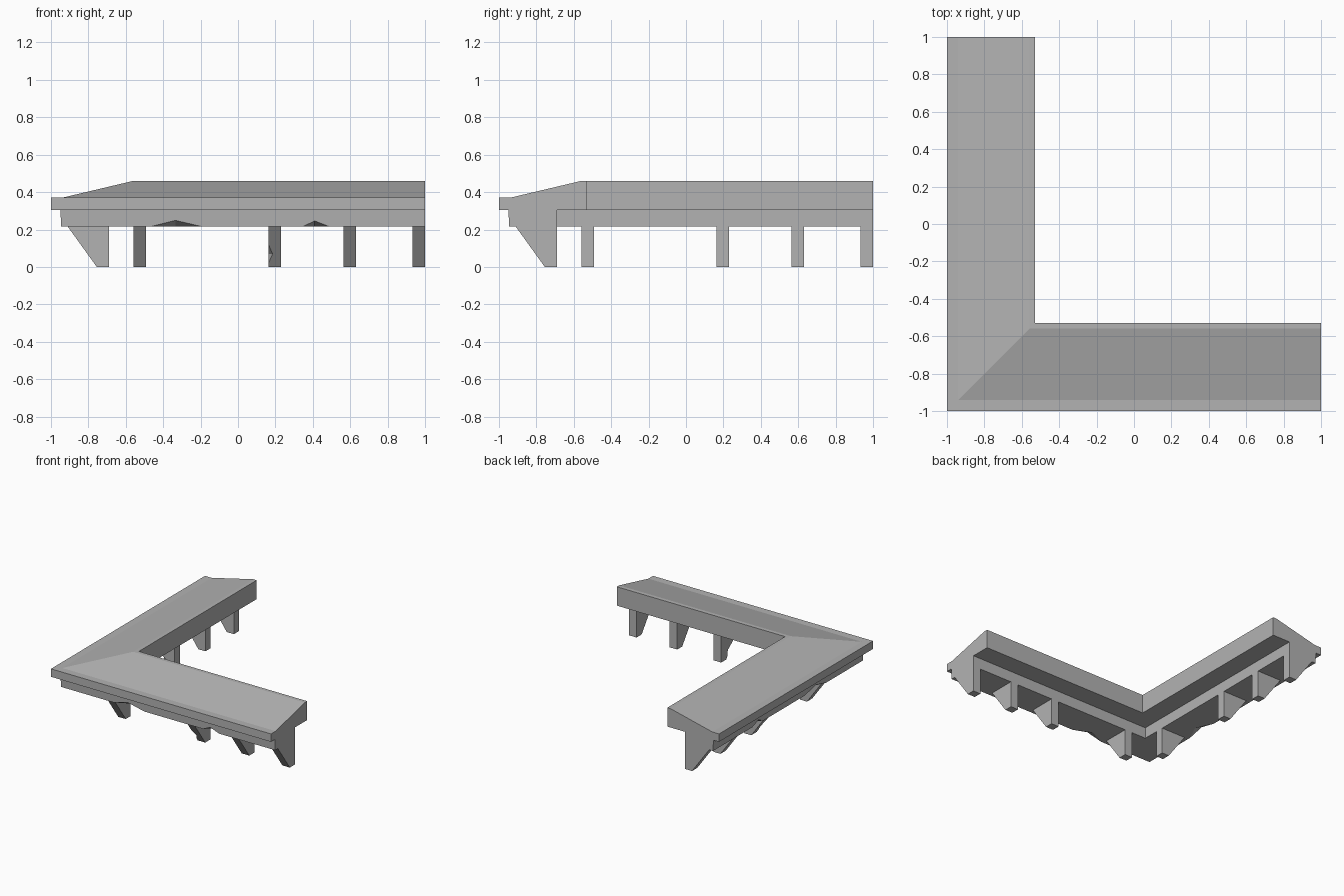
import bpy
import bmesh
from mathutils import Vector

cube = bpy.data.objects.get("Cube")
if cube:
    bpy.data.objects.remove(cube, do_unlink=True)

stone = bpy.data.materials.new("grey stone")
stone.use_nodes = True
GREY = (0.45, 0.45, 0.45, 1)
stone.diffuse_color = GREY
stone.node_tree.nodes["Principled BSDF"].inputs["Base Color"].default_value = GREY


def place(arm, along, depth, z):
    """Point on an arm: position along it, depth in from its outer edge, height."""
    p = (along, depth - 1, z)
    return Vector(p if arm == "front" else (p[1], p[0], z))


def make_object(name, bm):
    bmesh.ops.recalc_face_normals(bm, faces=bm.faces)
    mesh = bpy.data.meshes.new(name)
    bm.to_mesh(mesh)
    bm.free()
    mesh.materials.append(stone)
    obj = bpy.data.objects.new(name, mesh)
    bpy.context.collection.objects.link(obj)
    return obj


def loft(name, rings):
    """Skin a closed solid through matching rings of points."""
    bm = bmesh.new()
    rings = [[bm.verts.new(p) for p in ring] for ring in rings]
    for a, b in zip(rings, rings[1:]):
        for i in range(len(a)):
            j = (i + 1) % len(a)
            bm.faces.new((a[i], a[j], b[j], b[i]))
    bm.faces.new(rings[0])
    bm.faces.new(rings[-1])
    return make_object(name, bm)


def chip(obj, a, b, c, d):
    """Break a wedge off edge a-b, reaching c and d on the faces beside it."""
    middle = (a + b) / 2
    outside = middle + (middle - (c + d) / 2)
    bm = bmesh.new()
    verts = [bm.verts.new(p) for p in (a, b, c, d, outside)]
    bmesh.ops.convex_hull(bm, input=verts)
    cutter = make_object("chip_cutter", bm)
    cutter.hide_render = True
    mod = obj.modifiers.new("chip", 'BOOLEAN')
    mod.operation = 'DIFFERENCE'
    mod.solver = 'EXACT'
    mod.object = cutter
    bpy.context.view_layer.objects.active = obj
    bpy.ops.object.modifier_apply(modifier=mod.name)
    bpy.data.objects.remove(cutter, do_unlink=True)


# Mitred ledge: one moulding profile (depth, height) swept round the corner
PROFILE = [(0, 0.305), (0, 0.37), (0.06, 0.37), (0.44, 0.46), (0.47, 0.46),
           (0.47, 0.305), (0.31, 0.305), (0.31, 0.215), (0.055, 0.215), (0.05, 0.305)]
ledge = loft("ledge", [
    [place("front", 1, d, z) for d, z in PROFILE],
    [place("front", d - 1, d, z) for d, z in PROFILE],
    [place("side", 1, d, z) for d, z in PROFILE]])

# Tapered brackets under both arms
BRACKET = [(0.09, 0.215), (0.245, 0), (0.31, 0), (0.31, 0.215)]
for arm in ("front", "side"):
    for n, start in enumerate((-0.56, 0.163, 0.563, 0.932)):
        bracket = loft(f"{arm}_bracket_{n + 1}", [
            [place(arm, s, d, z) for d, z in BRACKET] for s in (start, start + 0.068)])
        if n == 1:
            # Nick on the sloping edge of the second bracket
            slope = lambda z: 0.245 - 0.155 * z / 0.215
            chip(bracket, place(arm, start, slope(0.12), 0.12),
                 place(arm, start, slope(0.02), 0.02),
                 place(arm, start + 0.022, slope(0.07), 0.07),
                 place(arm, start, slope(0.07) + 0.03, 0.07))

    # Broken lower edge of the moulding
    for left, peak, right, top in ((-0.47, -0.335, -0.19, 0.249), (0.345, 0.41, 0.49, 0.246)):
        chip(ledge, place(arm, left, 0.055, 0.215), place(arm, right, 0.055, 0.215),
             place(arm, peak, 0.0532, top), place(arm, peak, 0.12, 0.215))
